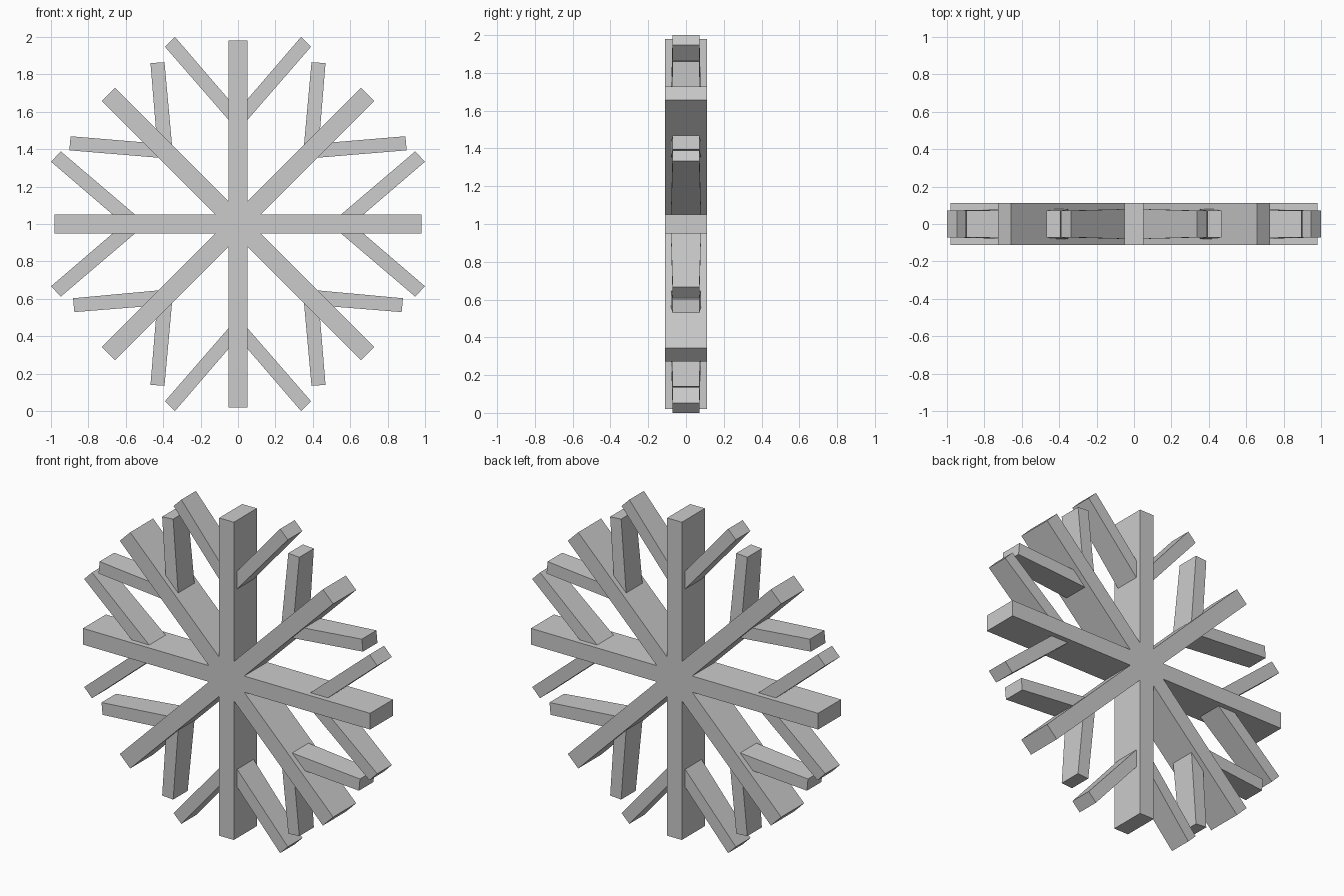
import bpy, bmesh, math

if "Cube" in bpy.data.objects:
    bpy.data.objects.remove(bpy.data.objects["Cube"])

CZ = 1.0  # height of the snowflake centre


def solid(name, outline, depths):
    """Extrude an x/z outline along y, with a half depth for each point."""
    bm = bmesh.new()
    front = [bm.verts.new((x, -d, z + CZ)) for (x, z), d in zip(outline, depths)]
    back = [bm.verts.new((x, d, z + CZ)) for (x, z), d in zip(outline, depths)]
    n = len(outline)
    bm.faces.new(front)
    bm.faces.new(back[::-1])
    for i in range(n):
        j = (i + 1) % n
        bm.faces.new((front[i], back[i], back[j], front[j]))
    bmesh.ops.recalc_face_normals(bm, faces=bm.faces)
    mesh = bpy.data.meshes.new(name)
    bm.to_mesh(mesh)
    bm.free()
    obj = bpy.data.objects.new(name, mesh)
    bpy.context.collection.objects.link(obj)
    return obj


# Eight main arms as one star outline
HALF_W, LENGTH = 0.05, 0.98
valley = HALF_W / math.sin(math.pi / 8)
star = []
for k in range(8):
    a = k * math.pi / 4
    c, s = math.cos(a), math.sin(a)
    for w in (-HALF_W, HALF_W):
        star.append((LENGTH * c - w * s, LENGTH * s + w * c))
    b = a + math.pi / 8
    star.append((valley * math.cos(b), valley * math.sin(b)))
solid("main_arms", star, [0.112] * len(star))

# Small branches: inner base, outer base, outer tip, inner tip (one quadrant)
branches = {
    "side_arm_branch": [(0.503, 0.01), (0.623, 0.01), (1.0, 0.333), (0.947, 0.388)],
    "upright_arm_branch": [(0.01, 0.51), (0.01, 0.62), (0.337, 1.0), (0.39, 0.947)],
    "diagonal_upright_branch": [(0.347, 0.36), (0.43, 0.40), (0.468, 0.86), (0.393, 0.865)],
}
diagonal_side = {
    1: [(0.36, 0.349), (0.40, 0.428), (0.895, 0.469), (0.902, 0.394)],
    -1: [(0.36, 0.349), (0.40, 0.433), (0.875, 0.471), (0.882, 0.397)],
}
for sx in (1, -1):
    for sz in (1, -1):
        for name, pts in {**branches, "diagonal_side_branch": diagonal_side[sz]}.items():
            solid(name, [(sx * x, sz * z) for x, z in pts], [0.081, 0.081, 0.071, 0.071])
